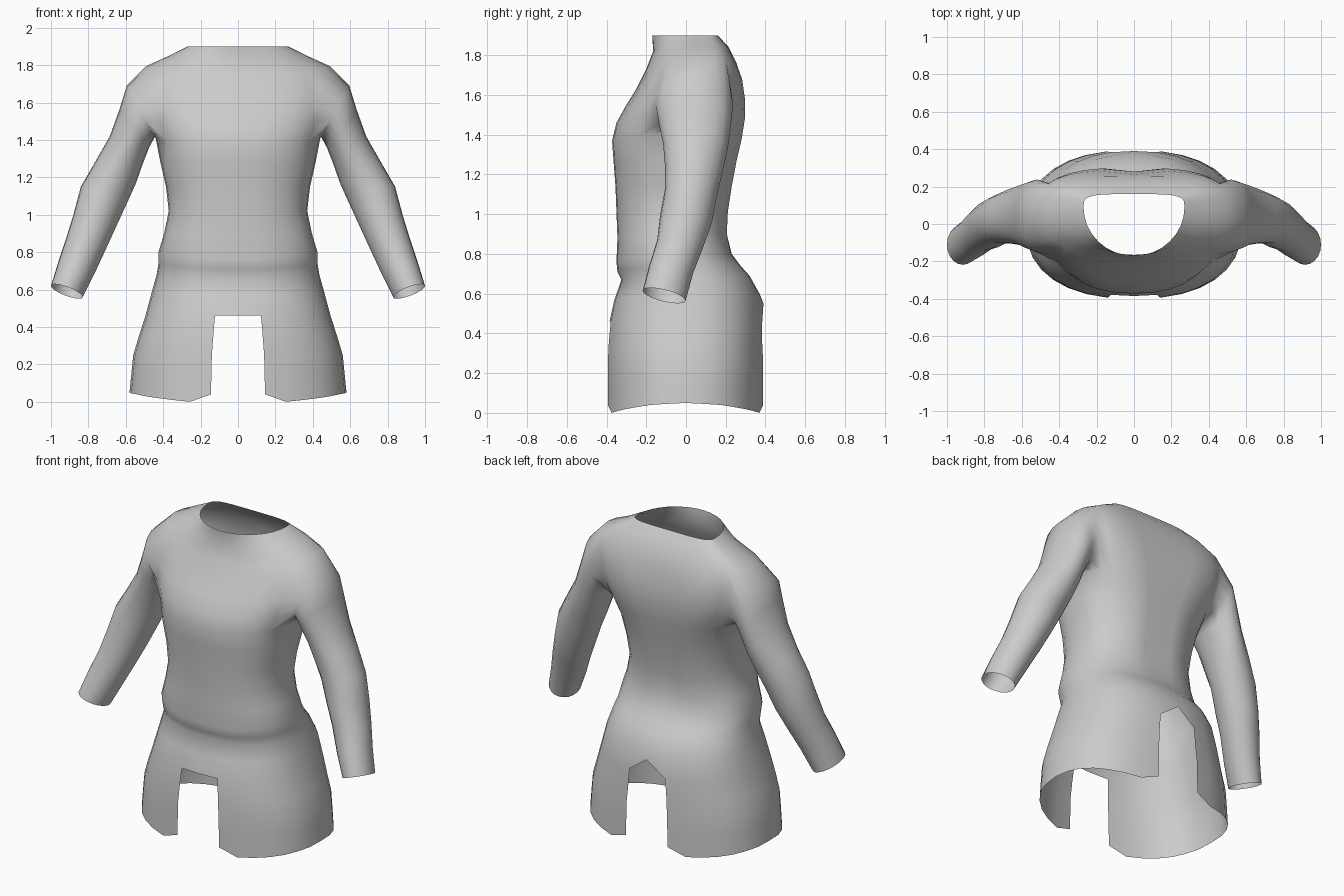
import bpy, bmesh, math
from mathutils import Vector

cube = bpy.data.objects.get("Cube")
if cube:
    bpy.data.objects.remove(cube)

HALF = 16             # columns from front centre to back centre
ARM = (5, 11)         # columns bounding the armhole
ROWS = (2, 6)         # rings bounding the armhole
SLOT = 15             # ring at the top of the skirt slits

# Body rings, collar to hem: half width, front y, back y, side z, front z, back z
rings = [
    (.27, -.17, .16, 1.90, 1.90, 1.90),
    (.38, -.165, .215, 1.845, 1.82, 1.84),
    (.49, -.20, .255, 1.795, 1.73, 1.76),
    (.515, -.25, .285, 1.70, 1.63, 1.68),
    (.51, -.30, .30, 1.60, 1.55, 1.58),
    (.48, -.35, .30, 1.50, 1.46, 1.48),
    (.44, -.372, .285, 1.41, 1.37, 1.38),
    (.415, -.365, .26, 1.28, 1.27, 1.27),
    (.385, -.355, .235, 1.15, 1.14, 1.14),
    (.37, -.35, .215, 1.02, 1.01, 1.01),
    (.395, -.345, .21, .90, .88, .90),
    (.425, -.35, .23, .80, .76, .80),
    (.425, -.345, .275, .74, .71, .74),
    (.435, -.325, .32, .68, .67, .69),
    (.46, -.36, .37, .59, .57, .60),
    (.495, -.385, .39, .46, .46, .46),
    (.53, -.395, .39, .35, .35, .35),
    (.56, -.40, .395, .25, .25, .25),
    (.57, -.40, .395, .15, .15, .15),
    (.58, -.40, .395, .05, .05, .05),
]
hem = [.04, .04, 0, .01, .02, .03, .04, .045, .05]

# Squareness of the upper rings: y offset of the side, front power, back power
upper = [(.095, 1, .5), (.06, 1, .55), (.045, .9, .6), (.04, .85, .62),
         (.04, .85, .65), (.04, .85, .7), (.03, .85, .75)]

# Sleeve rings: outer x, z, inner x, z, centre y, half depth, tilt
sleeve = [
    (.595, 1.69, .445, 1.415, .043, .195, 0),
    (.635, 1.56, .475, 1.36, .045, .182, 0),
    (.685, 1.42, .51, 1.27, .048, .163, -.01),
    (.765, 1.28, .545, 1.17, .04, .145, -.01),
    (.84, 1.15, .59, 1.07, .025, .13, -.02),
    (.88, 1.00, .645, .95, 0, .13, -.02),
    (.92, .87, .70, .83, -.03, .115, -.02),
    (.96, .75, .765, .69, -.075, .11, -.02),
    (1.0, .62, .83, .56, -.11, .108, -.025),
]


def rounded(v, power):
    return math.copysign(abs(v) ** power, v) if abs(v) > 1e-6 else 0.0


def body_point(row, col):
    hx, yf, yb, zs, zf, zb = rings[row]
    shift, front, back = upper[row] if row < len(upper) else (0, .85, .85)
    a = math.pi * col / HALF
    power = front if col < HALF / 2 else back
    s, c = rounded(math.sin(a), power), rounded(math.cos(a), power)
    mid = (yf + yb) / 2 + shift
    y = mid + c * (yf - mid) if c > 0 else mid - c * (yb - mid)
    z = zs + ((zf if c > 0 else zb) - zs) * c * c
    if col == HALF and 2 < row < 11:       # spine groove
        y -= .02
    if col == HALF and row == SLOT:        # pointed top of the back slit
        z += .09
    if row == len(rings) - 1:
        z = hem[min(col, HALF - col)]
    return Vector((hx * s, y, z))


bm = bmesh.new()

# Body, left half, with the armhole and the slits left open
grid = [[bm.verts.new(body_point(r, c)) for c in range(HALF + 1)]
        for r in range(len(rings))]
for r in range(len(rings) - 1):
    for c in range(HALF):
        armhole = ROWS[0] <= r < ROWS[1] and ARM[0] <= c < ARM[1]
        slit = r >= SLOT and c in (0, HALF - 1)
        if not (armhole or slit):
            bm.faces.new((grid[r][c], grid[r + 1][c],
                          grid[r + 1][c + 1], grid[r][c + 1]))

# Armhole loop, from the shoulder top round the back
(c0, c1), (r0, r1) = ARM, ROWS
mid = HALF // 2
loop = [grid[r0][c] for c in range(mid, c1)]
loop += [grid[r][c1] for r in range(r0, r1)]
loop += [grid[r1][c] for c in range(c1, c0, -1)]
loop += [grid[r][c0] for r in range(r1, r0, -1)]
loop += [grid[r0][c] for c in range(c0, mid)]

# Sleeve growing out of the armhole
n = len(loop)
for ox, oz, ix, iz, y, depth, tilt in sleeve:
    centre = Vector(((ox + ix) / 2, y, (oz + iz) / 2))
    out = Vector((ox, y, oz)) - centre
    back = Vector((0, depth, tilt))
    ring = []
    for i in range(n):
        a = math.tau * i / n
        ring.append(bm.verts.new(centre + out * math.cos(a) + back * math.sin(a)))
    for i in range(n):
        j = (i + 1) % n
        bm.faces.new((loop[i], ring[i], ring[j], loop[j]))
    loop = ring

# Drop the unused points inside the armhole and slits
bmesh.ops.delete(bm, geom=[v for v in bm.verts if not v.link_faces], context='VERTS')

mesh = bpy.data.meshes.new("tunic")
bm.to_mesh(mesh)
bm.free()
tunic = bpy.data.objects.new("tunic", mesh)
bpy.context.collection.objects.link(tunic)

# Cloth colour
cloth = bpy.data.materials.new("light grey cloth")
cloth.use_nodes = True
colour = (.6, .6, .6, 1)
cloth.diffuse_color = colour
cloth.node_tree.nodes["Principled BSDF"].inputs["Base Color"].default_value = colour
mesh.materials.append(cloth)

# Right half and smooth shading
mirror = tunic.modifiers.new("mirror", 'MIRROR')
mirror.use_clip = True
mirror.merge_threshold = .001
for p in mesh.polygons:
    p.use_smooth = True
